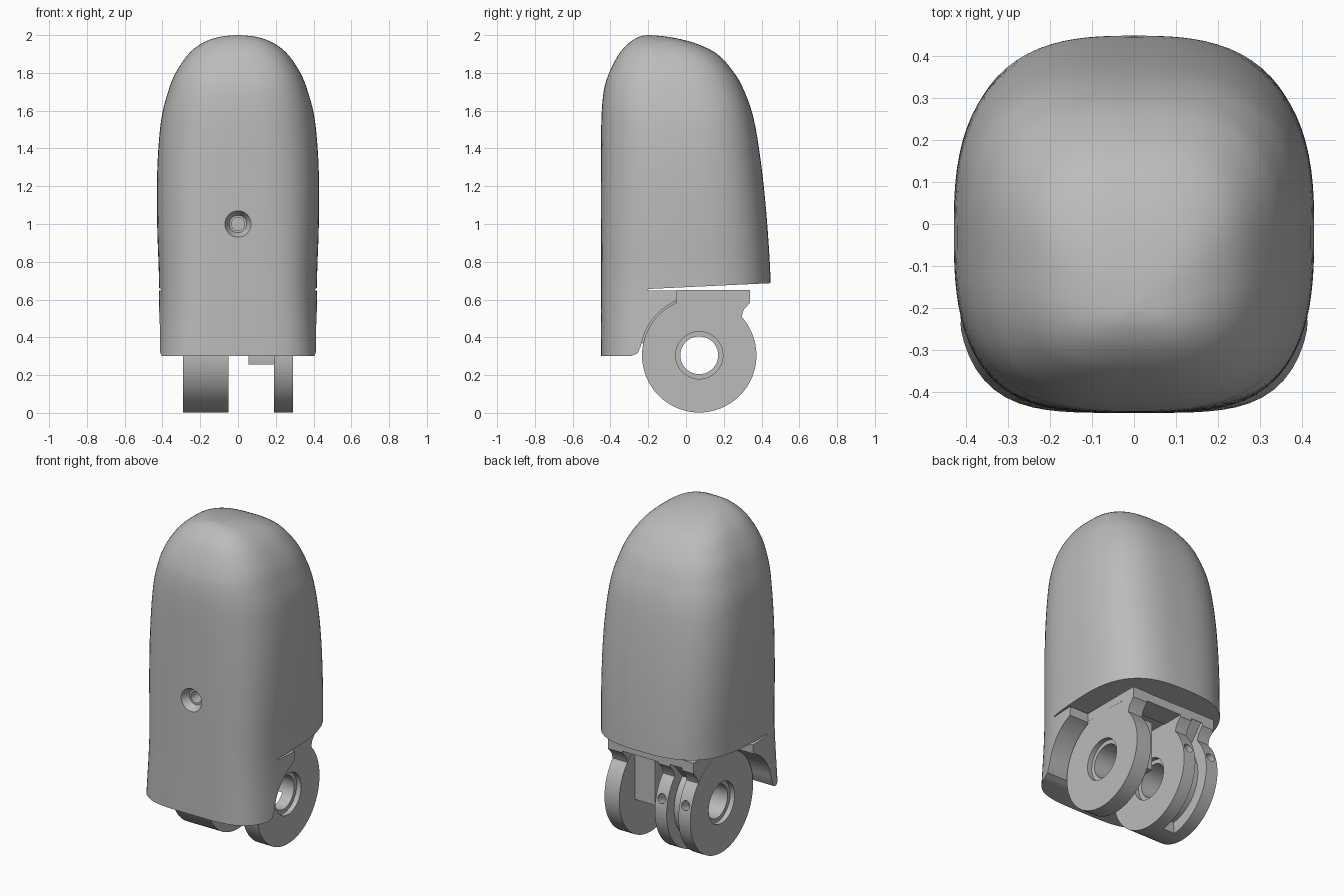
import bpy, bmesh, math
from mathutils import Vector

default = bpy.data.objects.get("Cube")
if default:
    bpy.data.objects.remove(default)

grey = bpy.data.materials.new("plain grey")
grey.use_nodes = True
COLOUR = (0.5, 0.5, 0.5, 1)
grey.diffuse_color = COLOUR
grey.node_tree.nodes["Principled BSDF"].inputs["Base Color"].default_value = COLOUR

PIVOT_Y, PIVOT_Z, RADIUS = 0.07, 0.305, 0.303


def finish(name, bm):
    bmesh.ops.recalc_face_normals(bm, faces=bm.faces)
    mesh = bpy.data.meshes.new(name)
    bm.to_mesh(mesh)
    bm.free()
    mesh.materials.append(grey)
    obj = bpy.data.objects.new(name, mesh)
    bpy.context.collection.objects.link(obj)
    return obj


def prism(name, outline, x0, x1):
    """Extrude a (y, z) outline along x."""
    bm = bmesh.new()
    face = bm.faces.new([bm.verts.new((x0, y, z)) for y, z in outline])
    new = bmesh.ops.extrude_face_region(bm, geom=[face])["geom"]
    bmesh.ops.translate(bm, vec=(x1 - x0, 0, 0),
                        verts=[v for v in new if isinstance(v, bmesh.types.BMVert)])
    return finish(name, bm)


def arc(radius, start, end, steps):
    angles = [math.radians(start + (end - start) * i / steps) for i in range(steps + 1)]
    return [(PIVOT_Y + radius * math.cos(a), PIVOT_Z + radius * math.sin(a)) for a in angles]


def disc(name, radius, x0, x1):
    return prism(name, arc(radius, 0, 360, 64)[:-1], x0, x1)


def box(name, x0, x1, y0, y1, z0, z1):
    return prism(name, [(y0, z0), (y1, z0), (y1, z1), (y0, z1)], x0, x1)


def rod(name, centre, axis, r0, r1, depth):
    bm = bmesh.new()
    bmesh.ops.create_cone(bm, cap_ends=True, segments=32, radius1=r0, radius2=r1, depth=depth)
    obj = finish(name, bm)
    obj.rotation_mode = 'QUATERNION'
    obj.rotation_quaternion = Vector(axis).to_track_quat('Z', 'Y')
    obj.location = centre
    return obj


def boolean(target, tool, operation='DIFFERENCE'):
    """Apply a boolean and discard its tool object."""
    tool.hide_render = True
    mod = target.modifiers.new("cut", 'BOOLEAN')
    mod.object, mod.operation, mod.solver = tool, operation, 'EXACT'
    bpy.context.view_layer.update()
    bpy.context.view_layer.objects.active = target
    bpy.ops.object.modifier_apply(modifier=mod.name)
    bpy.data.objects.remove(tool)


def smooth(obj, degrees=30):
    bpy.ops.object.select_all(action='DESELECT')
    obj.select_set(True)
    bpy.context.view_layer.objects.active = obj
    bpy.ops.object.shade_smooth_by_angle(angle=math.radians(degrees))


# Shell: lofted rounded-square sections (height, half width, front y, back y)
KEYS = [Vector(k) for k in (
    (0.3, .432, -.45, .452), (0.65, .418, -.45, .45), (1.0, .428, -.45, .43),
    (1.3, .427, -.45, .4), (1.55, .407, -.448, .36), (1.7, .37, -.436, .31),
    (1.8, .33, -.407, .255), (1.9, .262, -.355, .165), (1.96, .185, -.3, .04),
    (1.99, .1, -.25, -.09), (2.0, .01, -.21, -.19))]


def spline(t):
    i = min(int(t), len(KEYS) - 2)
    f = t - i
    a, b, c, d = (KEYS[max(0, min(len(KEYS) - 1, i + k))] for k in (-1, 0, 1, 2))
    return b + (c - a) * f / 2 + (a - b * 2.5 + c * 2 - d / 2) * f * f \
        + (b * 3 - a - c * 3 + d) * f ** 3 / 2


SIDES, STEPS = 96, 5
bm = bmesh.new()
rings = []
count = (len(KEYS) - 1) * STEPS
for s in range(count + 1):
    z, w, front, back = spline(s / STEPS)
    mid, half = (front + back) / 2, (back - front) / 2
    squareness = max(0, 1.5 - z)          # the front corners square up downwards
    ring = []
    for i in range(SIDES):
        a = math.tau * i / SIDES
        c, n = math.cos(a), math.sin(a)
        power = 2.8 + max(0, -n) * squareness
        r = (abs(c) ** power + abs(n) ** power) ** (-1 / power)
        ring.append(bm.verts.new((w * r * c, mid + half * r * n, min(z, 2))))
    rings.append(ring)
for low, high in zip(rings, rings[1:]):
    for i in range(SIDES):
        j = (i + 1) % SIDES
        bm.faces.new((low[i], low[j], high[j], high[i]))
bm.faces.new(rings[0])
bm.faces.new(rings[-1])
shell = finish("fingertip_shell", bm)

# Hinge clearance, slit and slanted rear rim
clearance = [(-.29, .2), (-.29, .3), (-.255, .317)] + arc(.312, 170, 113, 14)
clearance += [(-.05, .647), (-.2, .649), (-.2, .656), (.6, .694), (.6, .2)]
boolean(shell, prism("clearance_cutter", clearance, -1, 1))

# Countersunk screw hole in the front
boolean(shell, rod("countersink_cutter", (0, -.44, 1), (0, 1, 0), .083, .046, .07))
boolean(shell, rod("screw_cutter", (0, -.4, 1), (0, 1, 0), .034, .034, .2))
smooth(shell)


# Hinge knuckles with a hooked neck up to the mounting plate
def knuckle(name, x0, x1):
    obj = disc(name, RADIUS, x0, x1)
    neck = [(-.05, .4), (-.05, .65), (.34, .65), (.34, .585), (.305, .545),
            (.295, .51), (.31, .47), (.2, .4)]
    boolean(obj, prism("neck", neck, x0 + .001, x1 - .001), 'UNION')
    return obj


def bore(obj, *faces):
    boolean(obj, disc("bore_cutter", .1, -.5, .5))
    for x in faces:
        boolean(obj, disc("counterbore_cutter", .125, x - .03, x + .03))


right_knuckle = knuckle("right_knuckle", -.29, -.05)
groove = arc(.23, -85, 50, 32) + arc(.4, 50, -85, 32)
boolean(right_knuckle, prism("groove_cutter", groove, -.21, -.13))
for x in (-.25, -.09):
    a = math.radians(16)
    spot = (x, PIVOT_Y + RADIUS * math.cos(a), PIVOT_Z + RADIUS * math.sin(a))
    boolean(right_knuckle, rod("pin_cutter", spot, (0, math.cos(a), math.sin(a)), .028, .028, .15))
bore(right_knuckle, -.29, -.05)
smooth(right_knuckle)

left_knuckle = knuckle("left_knuckle", .19, .29)
bore(left_knuckle, .29)
smooth(left_knuckle)

# Inner boss beside the left knuckle
boss = disc("inner_boss", RADIUS - .01, .055, .19)
boolean(boss, box("boss_cutter", 0, .3, -.5, .5, 0, .255))
boolean(boss, box("boss_back_cutter", 0, .3, .22, .5, 0, .7))
bore(boss)
smooth(boss)

# Curved web closing the gap between the knuckles and the shell
web = prism("curved_web", arc(.316, 168, 113, 14) + arc(.28, 113, 168, 14), -.05, .19)
smooth(web)

# Plate and central tab joining the knuckles
box("mounting_plate", -.29, .29, -.052, .25, .6, .649)
box("central_tab", -.12, .19, .2, .34, .595, .648)
